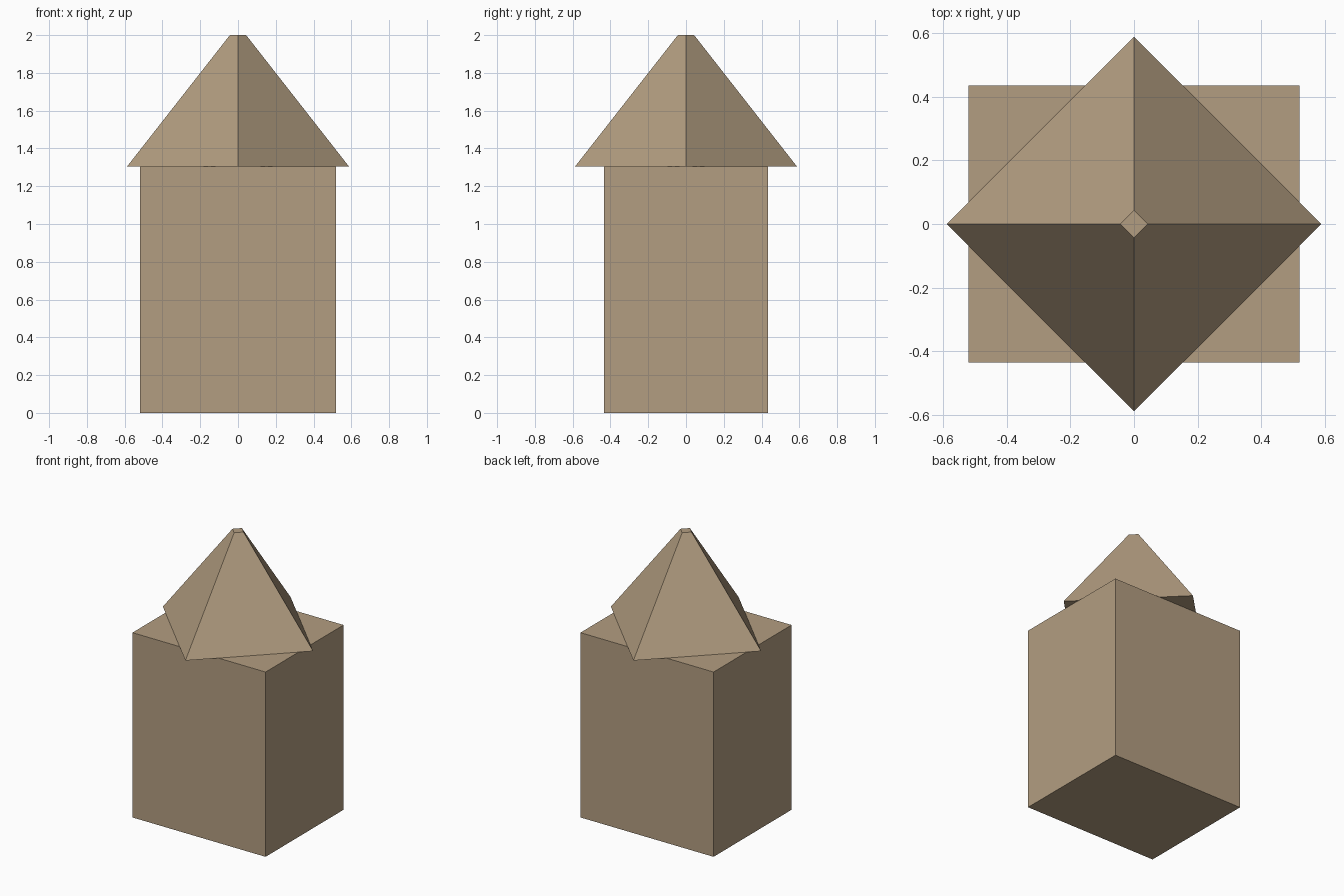
import bpy

if "Cube" in bpy.data.objects:
    bpy.data.objects.remove(bpy.data.objects["Cube"])

BODY_X, BODY_Y, BODY_H = 1.04, 0.87, 1.305
ROOF_R, TIP_R, TOTAL_H = 0.587, 0.043, 2.0

tan = bpy.data.materials.new("tan")
tan.diffuse_color = (0.45, 0.34, 0.22, 1)
tan.use_nodes = True
tan.node_tree.nodes["Principled BSDF"].inputs["Base Color"].default_value = tan.diffuse_color

# Box body standing on the ground
bpy.ops.mesh.primitive_cube_add(size=1, location=(0, 0, BODY_H / 2))
body = bpy.context.object
body.name = "body"
body.scale = (BODY_X, BODY_Y, BODY_H)
bpy.ops.object.transform_apply(location=False, rotation=False, scale=True)
body.data.materials.append(tan)

# Four-sided blunt roof, corners pointing along x and y
roof_h = TOTAL_H - BODY_H
bpy.ops.mesh.primitive_cone_add(vertices=4, radius1=ROOF_R, radius2=TIP_R,
                                depth=roof_h, location=(0, 0, BODY_H + roof_h / 2))
roof = bpy.context.object
roof.name = "roof"
roof.data.materials.append(tan)
